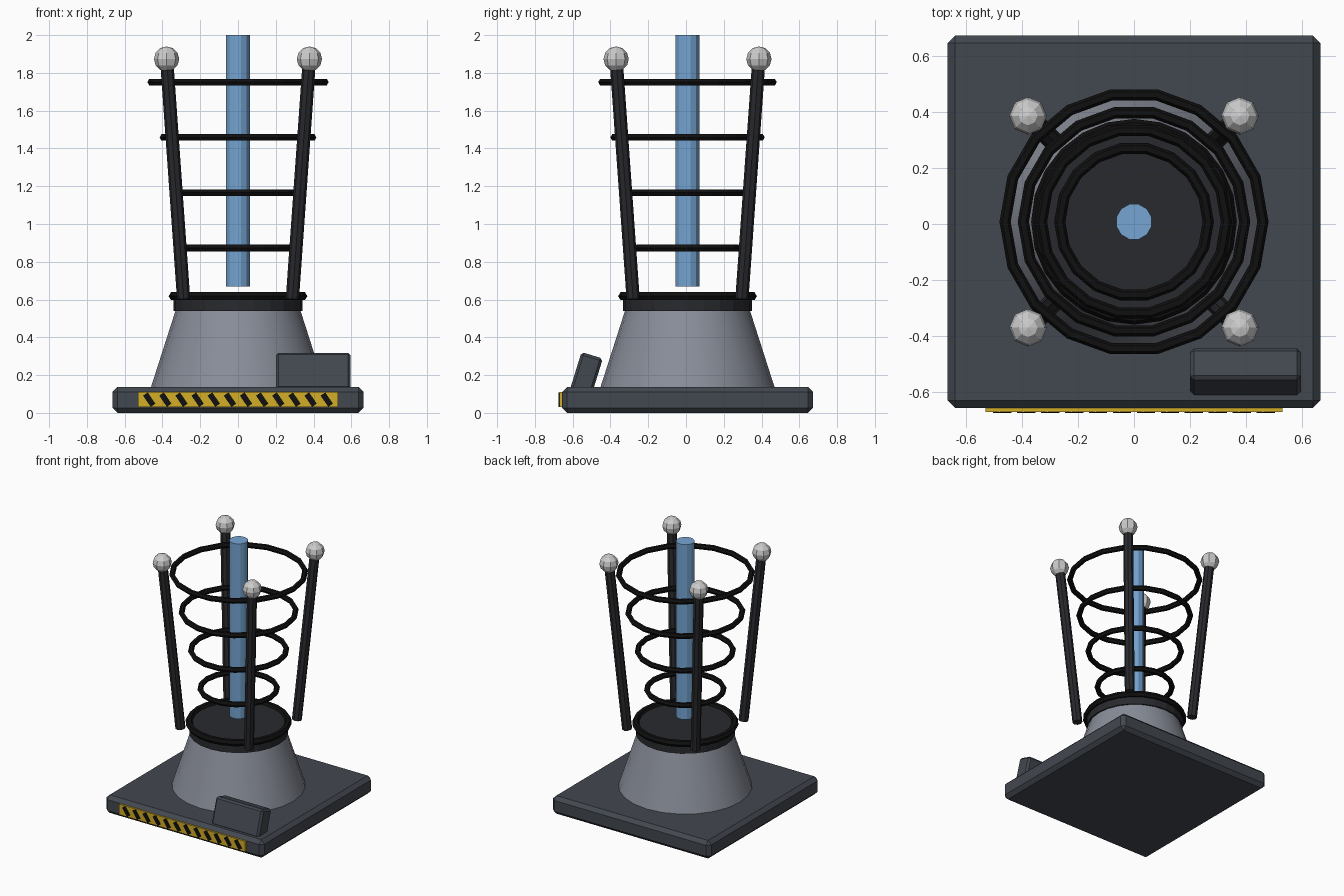
import bpy, math
from mathutils import Vector

if "Cube" in bpy.data.objects:
    bpy.data.objects.remove(bpy.data.objects["Cube"])

CY = 0.008  # depth offset that centres base plus hazard strip


def mat(name, r, g, b):
    m = bpy.data.materials.new(name)
    m.diffuse_color = (r, g, b, 1)
    m.use_nodes = True
    m.node_tree.nodes["Principled BSDF"].inputs["Base Color"].default_value = m.diffuse_color
    return m


PLATE = mat("plate_grey", 0.055, 0.065, 0.08)
STEEL = mat("steel", 0.25, 0.27, 0.32)
DARK = mat("dark_metal", 0.022, 0.023, 0.027)
BLACK = mat("black_coil", 0.005, 0.005, 0.005)
BEAM = mat("beam_blue", 0.18, 0.38, 0.65)
YELLOW = mat("hazard_yellow", 0.65, 0.42, 0.02)
WHITE = mat("ball_white", 0.75, 0.75, 0.75)


def finish(name, material):
    o = bpy.context.object
    o.name = name
    o.data.materials.append(material)
    return o


def box(name, loc, size, material, rot=(0, 0, 0), bevel=0):
    bpy.ops.mesh.primitive_cube_add(size=1, location=loc, rotation=rot)
    o = finish(name, material)
    o.scale = size
    bpy.ops.object.transform_apply(location=False, rotation=False, scale=True)
    if bevel:
        b = o.modifiers.new("bevel", 'BEVEL')
        b.width, b.segments = bevel, 1
    return o


def drum(name, r1, r2, z1, z2, sides, material, turn=0):
    bpy.ops.mesh.primitive_cone_add(vertices=sides, radius1=r1, radius2=r2, depth=z2 - z1,
                                    location=(0, CY, (z1 + z2) / 2), rotation=(0, 0, turn))
    return finish(name, material)


def ring(name, radius, minor, z, sides):
    bpy.ops.mesh.primitive_torus_add(major_radius=radius, minor_radius=minor, location=(0, CY, z),
                                     major_segments=sides, minor_segments=6)
    return finish(name, BLACK)


# Base plate and tapered pedestal with collar
box("base_plate", (0, CY, 0.0685), (1.33, 1.33, 0.137), PLATE, bevel=0.027)
drum("pedestal", 0.466, 0.328, 0.12, 0.55, 24, STEEL)
bpy.ops.object.shade_smooth_by_angle()
drum("collar", 0.342, 0.342, 0.54, 0.62, 24, DARK)
ring("collar_ring", 0.342, 0.025, 0.618, 24)

# Widening coil rings around the beam
for i in range(4):
    ring(f"coil_ring_{i + 1}", 0.265 + 0.065 * i, 0.02, 0.873 + 0.2927 * i, 18)
drum("energy_beam", 0.065, 0.065, 0.67, 2.0, 12, BEAM, math.radians(15))

# Four leaning posts with ball tips
for sx in (-1, 1):
    for sy in (-1, 1):
        a = Vector((sx * 0.288, CY + sy * 0.288, 0.605))
        b = Vector((sx * 0.378, CY + sy * 0.378, 1.873))
        tag = ("left" if sx < 0 else "right") + ("_front" if sy < 0 else "_back")
        bpy.ops.mesh.primitive_cylinder_add(vertices=8, radius=0.035, depth=(b - a).length,
                                            location=(a + b) / 2,
                                            rotation=(b - a).to_track_quat('Z', 'Y').to_euler())
        finish("post_" + tag, DARK)
        bpy.ops.mesh.primitive_uv_sphere_add(segments=8, ring_count=6, radius=0.067, location=b)
        finish("ball_tip_" + tag, WHITE)

# Tilted control console
box("console", (0.398, -0.527, 0.207), (0.396, 0.118, 0.205), PLATE, (-0.3, 0, 0), 0.014)

# Hazard strip with slanted stripes on the front edge
box("hazard_strip", (0, -0.659, 0.07), (1.06, 0.022, 0.08), YELLOW)
for i in range(12):
    x = -0.47 + i * 0.94 / 11
    box(f"hazard_stripe_{i + 1}", (x, -0.663, 0.07), (0.03, 0.022, 0.072), BLACK, (0, -0.6, 0))
